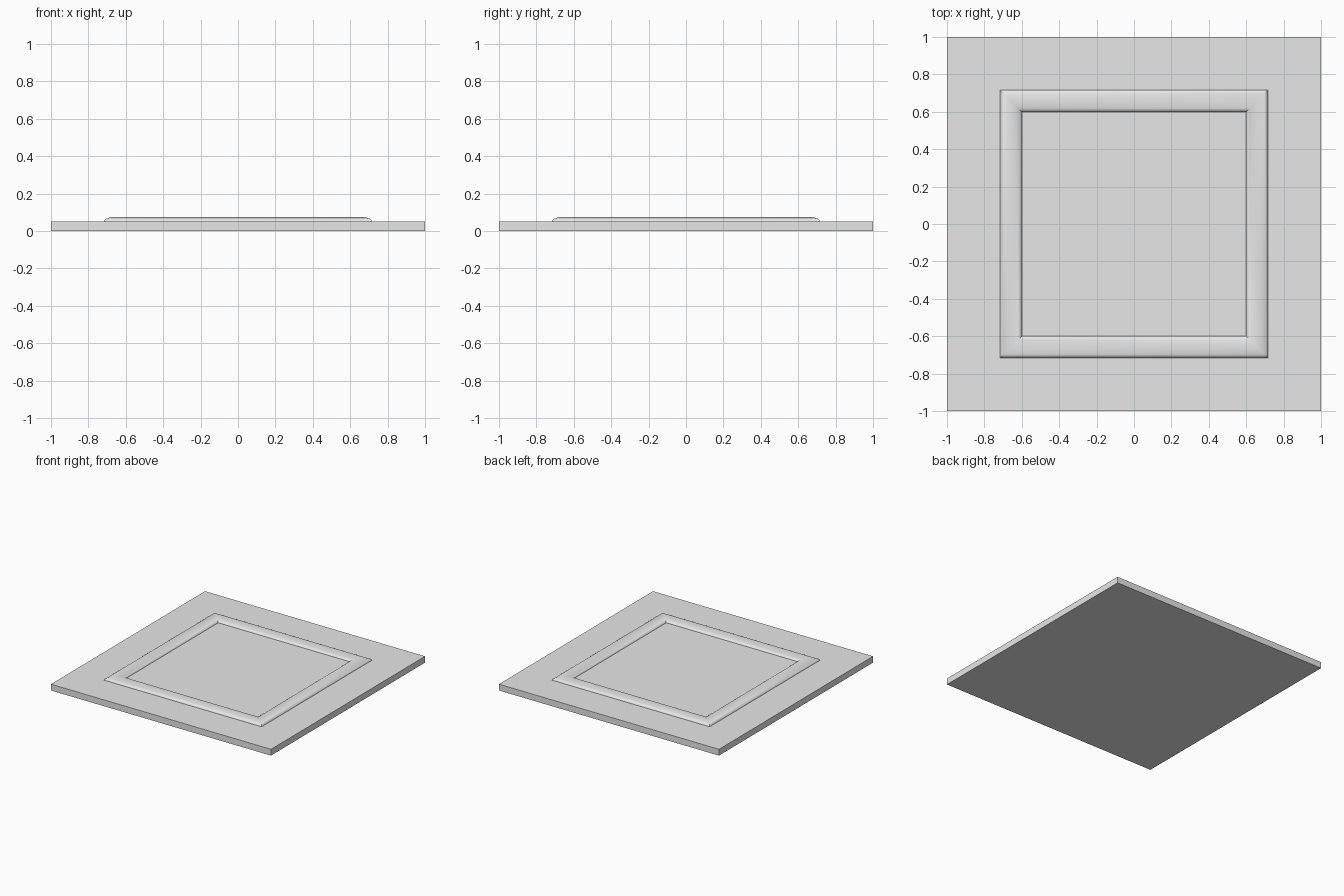
import bpy
import bmesh
import math

SLAB_TOP = 0.052
MID, HALF_WIDTH, RISE = 0.658, 0.058, 0.023
STEPS = 16

cube = bpy.data.objects.get("Cube")
if cube:
    bpy.data.objects.remove(cube, do_unlink=True)

grey = bpy.data.materials.new("light grey")
grey.use_nodes = True
grey.diffuse_color = (0.8, 0.8, 0.8, 1)
grey.node_tree.nodes["Principled BSDF"].inputs["Base Color"].default_value = grey.diffuse_color


def add_object(name, bm):
    bmesh.ops.recalc_face_normals(bm, faces=bm.faces)
    mesh = bpy.data.meshes.new(name)
    bm.to_mesh(mesh)
    bm.free()
    mesh.materials.append(grey)
    obj = bpy.data.objects.new(name, mesh)
    bpy.context.collection.objects.link(obj)
    return obj


# Flat square base
bm = bmesh.new()
bmesh.ops.create_cube(bm, size=1)
bmesh.ops.scale(bm, vec=(2, 2, SLAB_TOP), verts=bm.verts)
bmesh.ops.translate(bm, vec=(0, 0, SLAB_TOP / 2), verts=bm.verts)
add_object("base_slab", bm)

# Rounded moulding: half-oval profile carried round a square with mitred corners
bm = bmesh.new()
profile = [(MID + HALF_WIDTH * math.cos(math.pi * i / STEPS),
            SLAB_TOP + RISE * math.sin(math.pi * i / STEPS)) for i in range(STEPS + 1)]
corners = [(1, 1), (-1, 1), (-1, -1), (1, -1)]
rings = [[bm.verts.new((sx * r, sy * r, z)) for r, z in profile] for sx, sy in corners]
for a, b in zip(rings, rings[1:] + rings[:1]):
    for i in range(len(profile)):
        j = (i + 1) % len(profile)
        bm.faces.new((a[i], a[j], b[j], b[i]))
moulding = add_object("frame_moulding", bm)

bpy.ops.object.select_all(action="DESELECT")
moulding.select_set(True)
bpy.context.view_layer.objects.active = moulding
bpy.ops.object.shade_smooth_by_angle(angle=math.radians(30))
